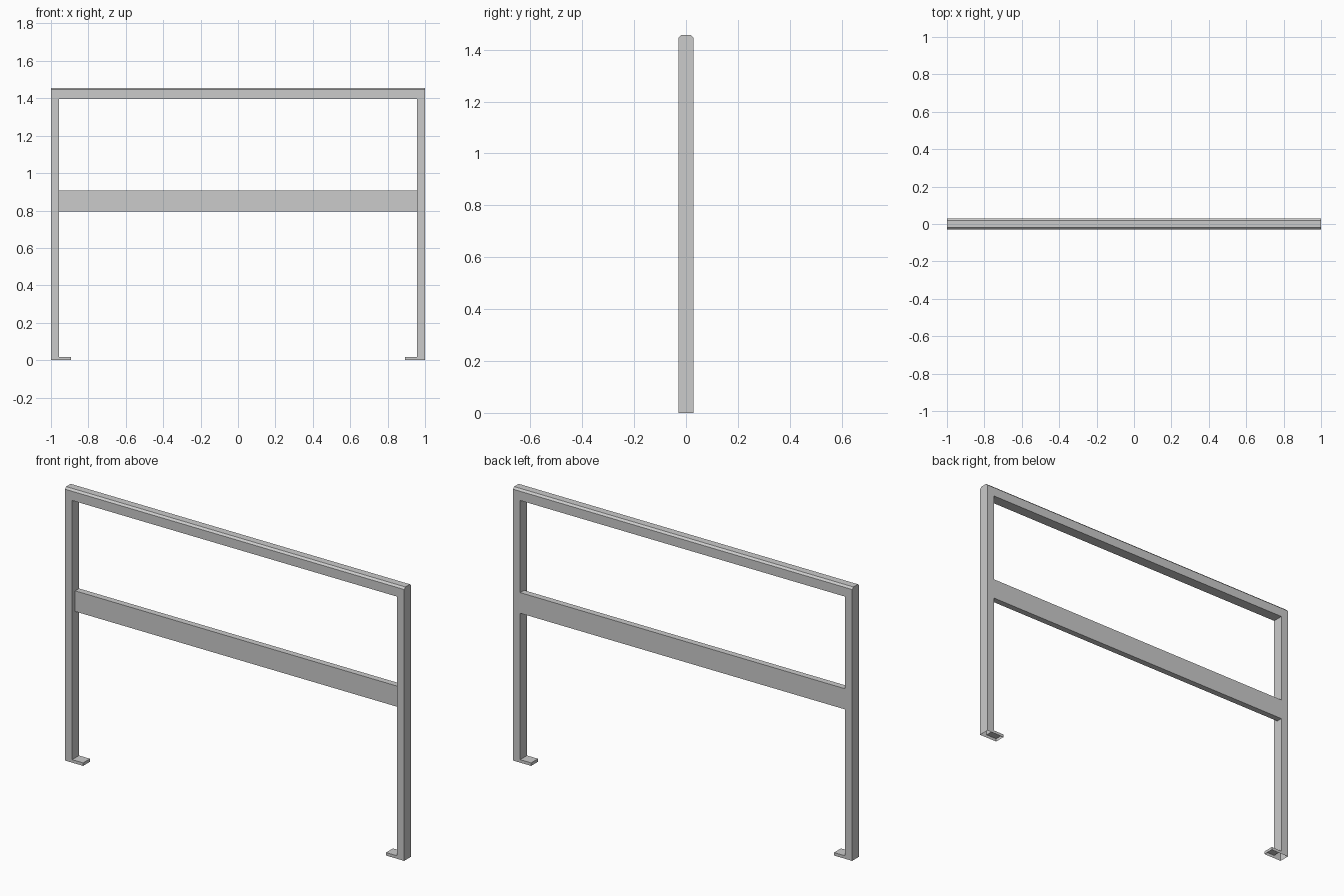
import bpy, bmesh
from mathutils import Vector

if "Cube" in bpy.data.objects:
    bpy.data.objects.remove(bpy.data.objects["Cube"])

HALF_DEPTH = 0.029
TOP = 1.456
INNER = 0.957      # inner face of the posts
FOOT = 0.893       # tip of the feet
FOOT_H = 0.016


def finish(bm, name):
    bmesh.ops.recalc_face_normals(bm, faces=bm.faces)
    mesh = bpy.data.meshes.new(name)
    bm.to_mesh(mesh)
    bm.free()
    obj = bpy.data.objects.new(name, mesh)
    bpy.context.collection.objects.link(obj)
    return obj


# Frame: posts, top bar and inward feet as one front outline, extruded in depth
right = [(FOOT, 0), (1, 0), (1, TOP)]
right_inner = [(INNER, 1.397), (INNER, FOOT_H), (FOOT, FOOT_H)]
outer = right + [(-x, z) for x, z in reversed(right)]
inner = [(-x, z) for x, z in reversed(right_inner)] + right_inner
bm = bmesh.new()
face = bm.faces.new([bm.verts.new((x, -HALF_DEPTH, z)) for x, z in outer + inner])
ext = bmesh.ops.extrude_face_region(bm, geom=[face], use_keep_orig=True)
verts = [g for g in ext["geom"] if isinstance(g, bmesh.types.BMVert)]
bmesh.ops.translate(bm, verts=verts, vec=Vector((0, 2 * HALF_DEPTH, 0)))

# Chamfer along the two long top edges
top_edges = [e for e in bm.edges
             if all(v.co.z > TOP - 1e-4 for v in e.verts) and e.calc_length() > 1]
bmesh.ops.bevel(bm, geom=top_edges, offset=0.01, segments=1, affect='EDGES')

# Hollow posts and feet are open underneath
bmesh.ops.recalc_face_normals(bm, faces=bm.faces)
bottoms = [f for f in bm.faces if all(v.co.z < 1e-4 for v in f.verts)]
bmesh.ops.delete(bm, geom=bottoms, context='FACES')
finish(bm, "frame")

# Middle rail: thinner than the posts, flush with the back
bm = bmesh.new()
bmesh.ops.create_cube(bm, size=1)
y0, y1, z0, z1 = -0.004, HALF_DEPTH, 0.796, 0.906
bmesh.ops.scale(bm, verts=bm.verts, vec=(2 * INNER, y1 - y0, z1 - z0))
bmesh.ops.translate(bm, verts=bm.verts, vec=(0, (y0 + y1) / 2, (z0 + z1) / 2))
finish(bm, "middle_rail")
